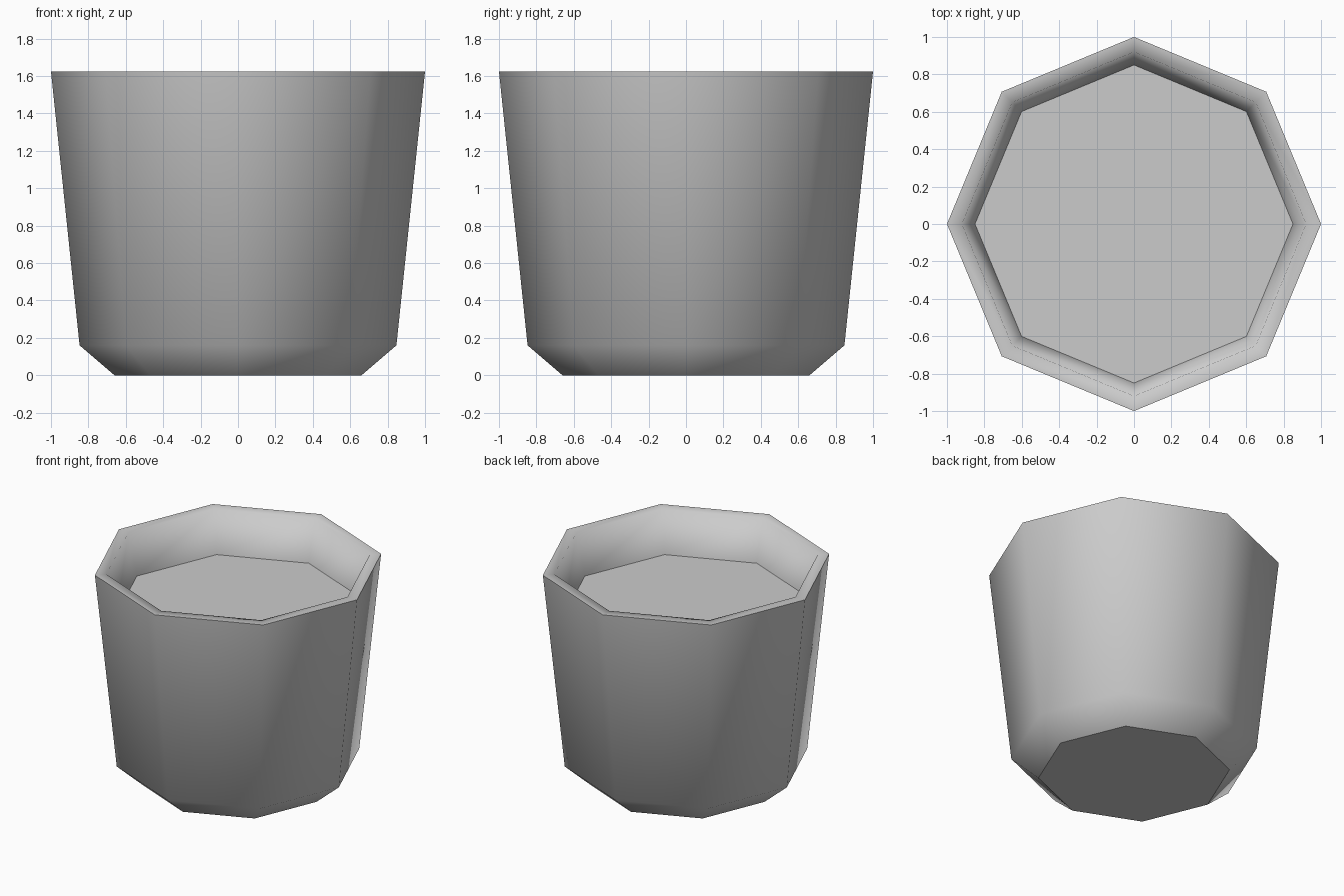
import bpy, bmesh
from math import cos, sin, pi

if "Cube" in bpy.data.objects:
    bpy.data.objects.remove(bpy.data.objects["Cube"])

SIDES = 8


def lathe(name, profile, sharp_rings=(), cap_first=False):
    """Spin (radius, z) points into an octagonal shell, smooth apart from sharp rings."""
    bm = bmesh.new()
    rings = [[bm.verts.new((r * cos(2 * pi * i / SIDES), r * sin(2 * pi * i / SIDES), z))
              for i in range(SIDES)] for r, z in profile]
    for a, b in zip(rings, rings[1:]):
        for i in range(SIDES):
            j = (i + 1) % SIDES
            bm.faces.new((a[i], a[j], b[j], b[i])).smooth = True
    if cap_first:
        bm.faces.new(rings[0][::-1] if len(rings) > 1 else rings[0])
    for k in sharp_rings:
        for i in range(SIDES):
            edge = bm.edges.get((rings[k][i], rings[k][(i + 1) % SIDES]))
            edge.smooth = False
    mesh = bpy.data.meshes.new(name)
    bm.to_mesh(mesh)
    bm.free()
    obj = bpy.data.objects.new(name, mesh)
    bpy.context.collection.objects.link(obj)
    return obj


# Pot: flat base, chamfered foot, tapered wall, rim and inner lip
lathe("pot", [(0.66, 0), (0.847, 0.16), (1.0, 1.625), (0.92, 1.625), (0.85, 1.31)],
      sharp_rings=(0, 2), cap_first=True)

# Flat fill surface inside the pot
lathe("fill_surface", [(0.85, 1.31)], cap_first=True)
